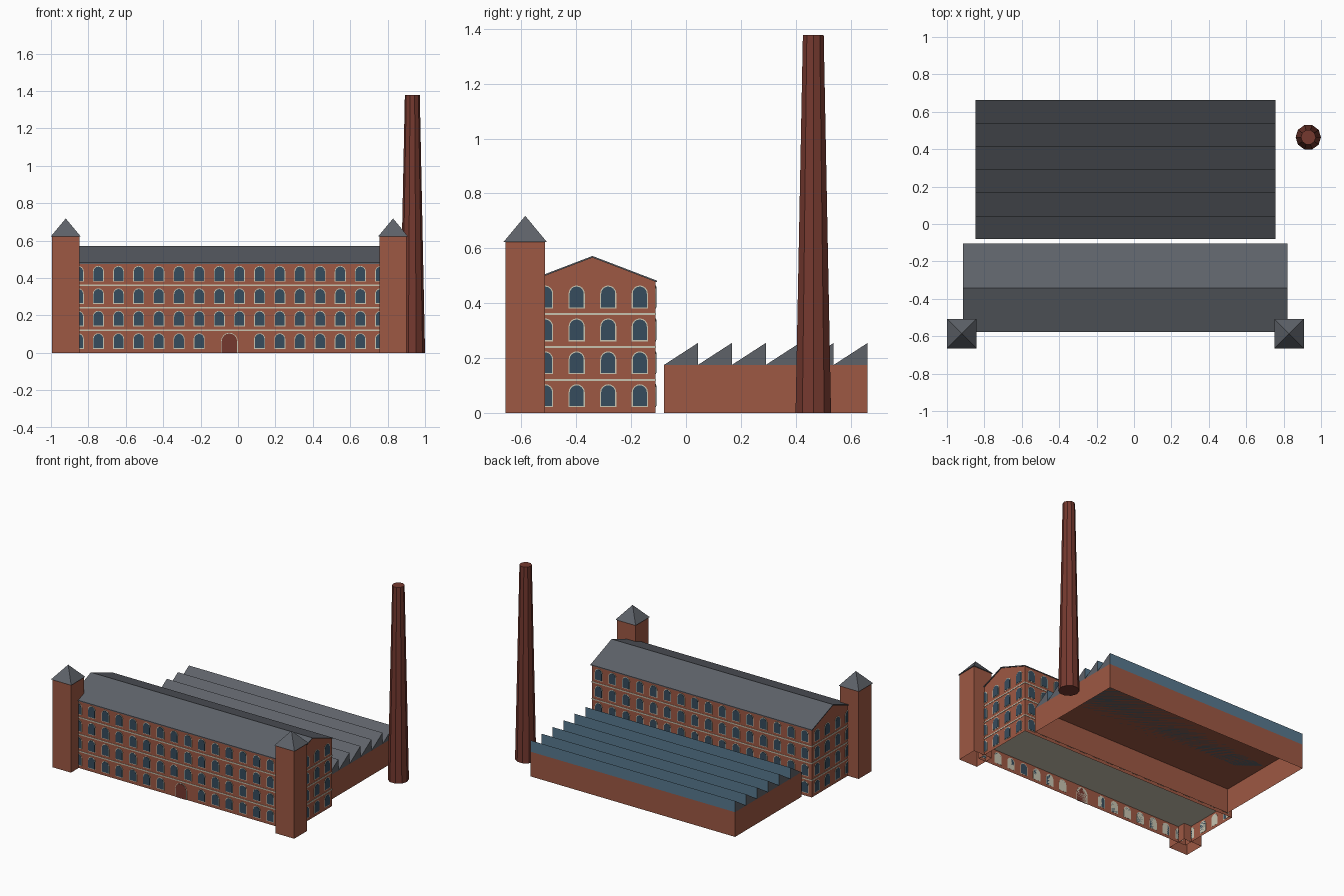
import bpy, bmesh, math
from mathutils import Vector

if "Cube" in bpy.data.objects:
    bpy.data.objects.remove(bpy.data.objects["Cube"])


def material(name, hexa):
    m = bpy.data.materials.new(name)
    rgb = [int(hexa[i:i + 2], 16) / 255 for i in (0, 2, 4)]
    m.diffuse_color = [c / 12.92 if c < 0.04 else ((c + 0.055) / 1.055) ** 2.4 for c in rgb] + [1]
    m.use_nodes = True
    m.node_tree.nodes["Principled BSDF"].inputs["Base Color"].default_value = m.diffuse_color
    return m


BRICK = material("brick", "9e5843")
SLATE = material("slate", "5e6269")
TRIM = material("pale_trim", "c8c4b0")
GLASS = material("window_glass", "364c5d")
SKYLIGHT = material("skylight_glass", "58798f")
DARK_RED = material("dark_red", "75392f")


def finish(name, bm, *mats, open_bottom=False):
    bmesh.ops.recalc_face_normals(bm, faces=bm.faces[:])
    if open_bottom:
        low = [f for f in bm.faces if all(v.co.z < 1e-4 for v in f.verts)]
        bmesh.ops.delete(bm, geom=low, context='FACES')
    me = bpy.data.meshes.new(name)
    bm.to_mesh(me)
    bm.free()
    for m in mats:
        me.materials.append(m)
    ob = bpy.data.objects.new(name, me)
    bpy.context.collection.objects.link(ob)
    return ob


def loft(bm, a, b):
    """Closed solid between two rings of points."""
    a = [bm.verts.new(p) for p in a]
    b = [bm.verts.new(p) for p in b]
    n = len(a)
    bm.faces.new(a)
    bm.faces.new(b)
    for i in range(n):
        bm.faces.new((a[i], a[(i + 1) % n], b[(i + 1) % n], b[i]))


def prism_x(bm, profile, x0, x1):
    loft(bm, [(x0, y, z) for y, z in profile], [(x1, y, z) for y, z in profile])


def box(bm, x0, x1, y0, y1, z0, z1):
    prism_x(bm, [(y0, z0), (y1, z0), (y1, z1), (y0, z1)], x0, x1)


def arch_plate(bm, base, normal, half, spring, depth, grow=0.0, bottom=0.0):
    """Round-topped plate standing on a wall; base is its bottom centre."""
    n = Vector(normal)
    u = Vector((0, 0, 1)).cross(n)
    r = half + grow
    pts = [(-r, bottom - grow), (r, bottom - grow)]
    pts += [(r * math.cos(t * math.pi / 8), spring + r * math.sin(t * math.pi / 8)) for t in range(9)]
    back = [Vector(base) + u * a + Vector((0, 0, b)) for a, b in pts]
    loft(bm, [p - n * 0.001 for p in back], [p + n * depth for p in back])


# Main mill: centre, half sizes and floor height
CX, CY, HX, HY, FLOOR = -0.046, -0.341, 0.862, 0.23, 0.12
EAVE, RIDGE = 0.478, 0.566
X0, X1, Y0, Y1 = CX - HX, CX + HX, CY - HY, CY + HY

# Brick walls with gable ends
bm = bmesh.new()
prism_x(bm, [(Y0, 0), (Y1, 0), (Y1, EAVE), (CY, RIDGE), (Y0, EAVE)], X0, X1)
finish("mill_walls", bm, BRICK, open_bottom=True)

# Thin pitched roof with small overhang
bm = bmesh.new()
o, t = 0.006, 0.006
d = o * (RIDGE - EAVE) / HY
prism_x(bm, [(Y0 - o, EAVE - d), (CY, RIDGE), (Y1 + o, EAVE - d),
             (Y1 + o, EAVE - d + t), (CY, RIDGE + t), (Y0 - o, EAVE - d + t)], X0 - o, X1 + o)
finish("mill_roof", bm, SLATE)

# Floor bands
bm = bmesh.new()
for k in (1, 2, 3):
    z = k * FLOOR
    box(bm, X0 - 0.002, X1 + 0.002, Y0 - 0.002, Y1 + 0.002, z - 0.004, z + 0.004)
finish("floor_bands", bm, TRIM)

# Arched windows on all four walls
spots = []
for k in range(4):
    z = k * FLOOR
    for i in range(16):
        x = CX + (i - 7.5) * HX / 8
        if k or i not in (7, 8):
            spots.append(((x, Y0, z), (0, -1, 0)))
        spots.append(((x, Y1, z), (0, 1, 0)))
    for i in range(4):
        y = CY + (i - 1.5) * HY / 2
        spots.append(((X0, y, z), (-1, 0, 0)))
        spots.append(((X1, y, z), (1, 0, 0)))
frames, panes = bmesh.new(), bmesh.new()
for base, normal in spots:
    arch_plate(frames, base, normal, 0.0255, 0.075, 0.002, grow=0.004, bottom=0.025)
    arch_plate(panes, base, normal, 0.0255, 0.075, 0.0035, bottom=0.025)
finish("window_frames", frames, TRIM)
finish("window_panes", panes, GLASS)

# Entrance door with frame
for name, mat, depth, grow in (("door_frame", TRIM, 0.002, 0.004), ("door", DARK_RED, 0.0035, 0)):
    bm = bmesh.new()
    arch_plate(bm, (CX, Y0, 0), (0, -1, 0), 0.041, 0.062, depth, grow=grow, bottom=grow)
    finish(name, bm, mat)

# Corner towers with pyramid roofs
for side, label in ((-1, "left"), (1, "right")):
    tx, ty, h, r, top = CX + side * 0.875, -0.586, 0.0725, 0.079, 0.623
    bm = bmesh.new()
    box(bm, tx - h, tx + h, ty - h, ty + h, 0, top)
    finish(label + "_tower", bm, BRICK, open_bottom=True)
    bm = bmesh.new()
    ring = [bm.verts.new((tx + a * r, ty + b * r, top)) for a, b in ((-1, -1), (1, -1), (1, 1), (-1, 1))]
    tip = bm.verts.new((tx, ty, 0.718))
    bm.faces.new(ring)
    for i in range(4):
        bm.faces.new((ring[i], ring[(i + 1) % 4], tip))
    finish(label + "_tower_roof", bm, SLATE)

# Weaving shed walls
SX0, SX1, SY0, SY1, SZ = -0.848, 0.756, -0.08, 0.662, 0.175
bm = bmesh.new()
box(bm, SX0, SX1, SY0, SY1, 0, SZ)
finish("shed_walls", bm, BRICK, open_bottom=True)

# Sawtooth roof: slate slopes, glazed upright faces at the back
bm = bmesh.new()
step = (SY1 - SY0) / 6
for i in range(6):
    y = SY0 + i * step
    prism_x(bm, [(y, SZ), (y + step, SZ), (y + step, 0.255)], SX0, SX1)
bmesh.ops.recalc_face_normals(bm, faces=bm.faces[:])
for f in bm.faces:
    f.material_index = int(f.normal.y > 0.9)
finish("sawtooth_roof", bm, SLATE, SKYLIGHT)

# Tapered ten-sided chimney
bm = bmesh.new()


def ring10(r, z):
    return [(0.932 + r * math.cos(i * math.pi / 5), 0.464 + r * math.sin(i * math.pi / 5), z) for i in range(10)]


loft(bm, ring10(0.068, 0), ring10(0.04, 1.377))
finish("chimney", bm, DARK_RED)
